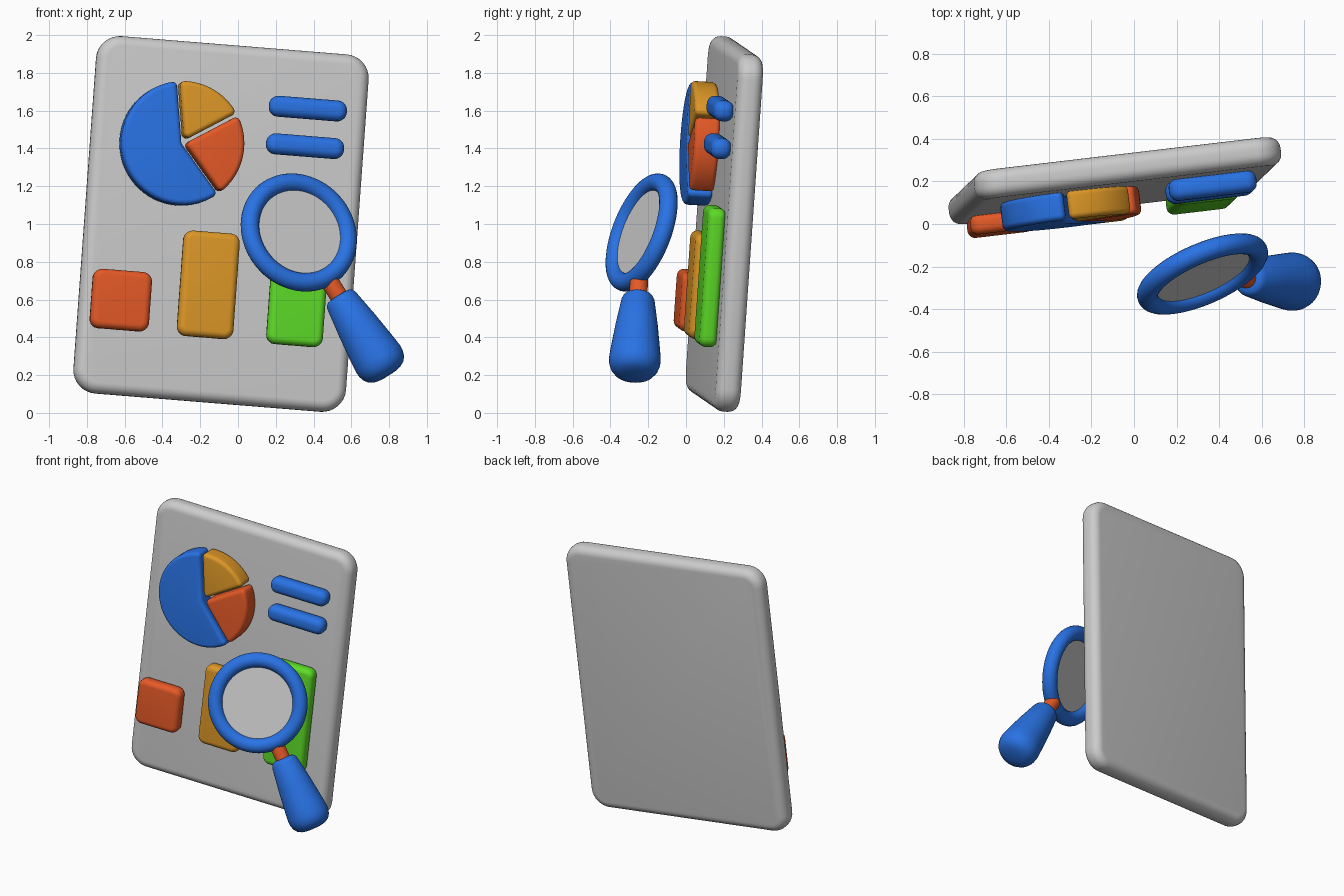
import bpy, bmesh
from math import sin, cos, pi, radians, asin, tan
from mathutils import Vector, Matrix

if "Cube" in bpy.data.objects:
    bpy.data.objects.remove(bpy.data.objects["Cube"])


def material(name, rgb):
    m = bpy.data.materials.new(name)
    m.diffuse_color = (*rgb, 1)
    m.use_nodes = True
    m.node_tree.nodes["Principled BSDF"].inputs["Base Color"].default_value = m.diffuse_color
    return m


BLUE = material("blue", (0.022, 0.17, 0.78))
ORANGE = material("orange", (0.78, 0.10, 0.02))
YELLOW = material("yellow", (0.72, 0.31, 0.02))
GREEN = material("green", (0.11, 0.72, 0.02))


def frame(origin, x_dir, y_hint):
    """Right-handed frame with X along x_dir and Y close to y_hint."""
    x = Vector(x_dir).normalized()
    z = x.cross(Vector(y_hint)).normalized()
    y = z.cross(x)
    return Matrix.Translation(origin) @ Matrix((x, y, z)).transposed().to_4x4()


# Board frame: X across, Y up the board, Z out of its front face
BOARD = frame((-0.09, 0.203, 1.0), (1, 0.118, -0.081), (0.075, 0.07, 1))
THICK = 0.135
SURF = THICK / 2


def on_board(x, z, w):
    """Board coordinates of the point seen at (x, z) in the front view, at depth w."""
    o = BOARD.translation
    u, v, n = (BOARD.col[i].to_3d() for i in range(3))
    dx, dz = x - o.x - n.x * w, z - o.z - n.z * w
    det = u.x * v.z - v.x * u.z
    return (dx * v.z - v.x * dz) / det, (u.x * dz - u.z * dx) / det


def finish(name, bm, mat, matrix, angle=40):
    bmesh.ops.remove_doubles(bm, verts=bm.verts, dist=1e-5)
    bmesh.ops.recalc_face_normals(bm, faces=bm.faces)
    me = bpy.data.meshes.new(name)
    bm.to_mesh(me)
    bm.free()
    ob = bpy.data.objects.new(name, me)
    bpy.context.collection.objects.link(ob)
    ob.matrix_world = matrix
    if mat:
        me.materials.append(mat)
    bpy.ops.object.select_all(action='DESELECT')
    ob.select_set(True)
    bpy.context.view_layer.objects.active = ob
    bpy.ops.object.shade_smooth_by_angle(angle=radians(angle))
    return ob


def outset(pts, r, steps=8):
    """Grow a counter-clockwise outline by r, rounding its sharp convex corners."""
    out = []
    for i, p in enumerate(pts):
        a = (p - pts[i - 1]).normalized()
        b = (pts[(i + 1) % len(pts)] - p).normalized()
        turn = b.angle_signed(a)
        n0 = Vector((a.y, -a.x))
        if turn > 0.4:
            for k in range(steps + 1):
                t = turn * k / steps
                out.append(p + r * (Matrix.Rotation(t, 2) @ n0))
        else:
            out.append(p + r / cos(turn / 2) * (Matrix.Rotation(turn / 2, 2) @ n0))
    return out


def slab(name, core, r, bevel, z0, z1, mat, matrix=BOARD, steps=6):
    """Rounded slab: stacked outlines following a quarter-round at both rims."""
    layers = []
    for zc, sgn in ((z0 + bevel, -1), (z1 - bevel, 1)):
        ks = range(steps, -1, -1) if sgn < 0 else range(steps + 1)
        for k in ks:
            t = pi / 2 * k / steps
            layers.append((r - bevel + bevel * cos(t), zc + sgn * bevel * sin(t)))
    bm = bmesh.new()
    rings = [[bm.verts.new((p.x, p.y, z)) for p in outset(core, d)] for d, z in layers]
    n = len(rings[0])
    for lo, hi in zip(rings, rings[1:]):
        for i in range(n):
            j = (i + 1) % n
            bm.faces.new((lo[i], lo[j], hi[j], hi[i]))
    bm.faces.new(rings[0][::-1])
    bm.faces.new(rings[-1])
    return finish(name, bm, mat, matrix)


def box(cx, cy, w, h, r):
    a, b = w / 2 - r, h / 2 - r
    return [Vector((cx + sx * a, cy + sy * b)) for sx, sy in ((-1, -1), (1, -1), (1, 1), (-1, 1))]


def lathe(name, profile, mat, matrix, segs=48, closed=False):
    """Spin (radius, height) points around local Z."""
    bm = bmesh.new()
    pts = profile + profile[:1] if closed else profile
    vs = [bm.verts.new((r, 0, z)) for r, z in pts]
    es = [bm.edges.new(e) for e in zip(vs, vs[1:])]
    bmesh.ops.spin(bm, geom=vs + es, cent=(0, 0, 0), axis=(0, 0, 1), angle=2 * pi, steps=segs)
    return finish(name, bm, mat, matrix)


# Board
slab("board", box(0, 0, 1.455, 1.90, 0.125), 0.125, 0.055, -SURF, SURF, None)

# Bar chart
for name, x, z, w, h, mat in (("short_bar", -0.62, 0.597, 0.315, 0.315, ORANGE),
                              ("middle_bar", -0.157, 0.678, 0.30, 0.56, YELLOW),
                              ("tall_bar", 0.323, 0.725, 0.30, 0.74, GREEN)):
    cx, cy = on_board(x, z, SURF + 0.045)
    slab(name, box(cx, cy, w, h, 0.05), 0.05, 0.035, SURF - 0.005, SURF + 0.088, mat)

# Text-like lines
for name, x, z in (("upper_line", 0.37, 1.611), ("lower_line", 0.355, 1.412)):
    cx, cy = on_board(x, z, SURF + 0.05)
    slab(name, box(cx, cy, 0.415, 0.11, 0.05), 0.05, 0.043, SURF - 0.005, SURF + 0.10, BLUE)

# Pie chart: sectors inset from their neighbours, corners rounded by the outset
cx, cy = on_board(-0.295, 1.428, SURF + 0.08)
R, ROUND, GAP = 0.328, 0.026, 0.008
for name, a0, a1, mat in (("small_slice", -50, 32, ORANGE),
                          ("top_slice", 32, 98.5, YELLOW),
                          ("large_slice", 98.5, 310, BLUE)):
    a0, a1 = radians(a0), radians(a1)
    inset, rad = GAP + ROUND, R - ROUND
    mid, half = (a0 + a1) / 2, (a1 - a0) / 2
    tip = inset / sin(half)
    cut = asin(inset / rad)
    n = max(8, int((a1 - a0) / radians(5)))
    core = [Vector((cx + tip * cos(mid), cy + tip * sin(mid)))]
    for k in range(n + 1):
        t = a0 + cut + (a1 - a0 - 2 * cut) * k / n
        core.append(Vector((cx + rad * cos(t), cy + rad * sin(t))))
    slab(name, core, ROUND, 0.026, SURF - 0.005, SURF + 0.13, mat)

# Magnifying glass: ring and lens share one axis, neck and handle another
CENTRE = Vector((0.322, -0.235, 0.955))
facing = Vector((0.38, -0.86, 0.335)).to_track_quat('Z', 'Y').to_matrix().to_4x4()
glass = Matrix.Translation(CENTRE) @ facing
tube = [(0.28 + 0.049 * cos(2 * pi * k / 20), 0.049 * sin(2 * pi * k / 20)) for k in range(20)]
lathe("lens_ring", tube, BLUE, glass, 72, closed=True)
lathe("lens", [(0, -0.012), (0.25, -0.012), (0.25, 0.012), (0, 0.012)], None, glass, 64)

down = Vector((0.53, -0.045, -0.845)).to_track_quat('Z', 'Y').to_matrix().to_4x4()
grip = Matrix.Translation(CENTRE) @ down
lathe("neck", [(0, 0.29), (0.048, 0.29), (0.048, 0.43), (0, 0.43)], ORANGE, grip)
lathe("handle", [(0, 0.395), (0.05, 0.395), (0.068, 0.399), (0.08, 0.408), (0.088, 0.425),
                 (0.112, 0.58), (0.132, 0.74), (0.137, 0.79), (0.135, 0.82), (0.126, 0.848),
                 (0.108, 0.872), (0.082, 0.886), (0.05, 0.893), (0, 0.895)], BLUE, grip)
